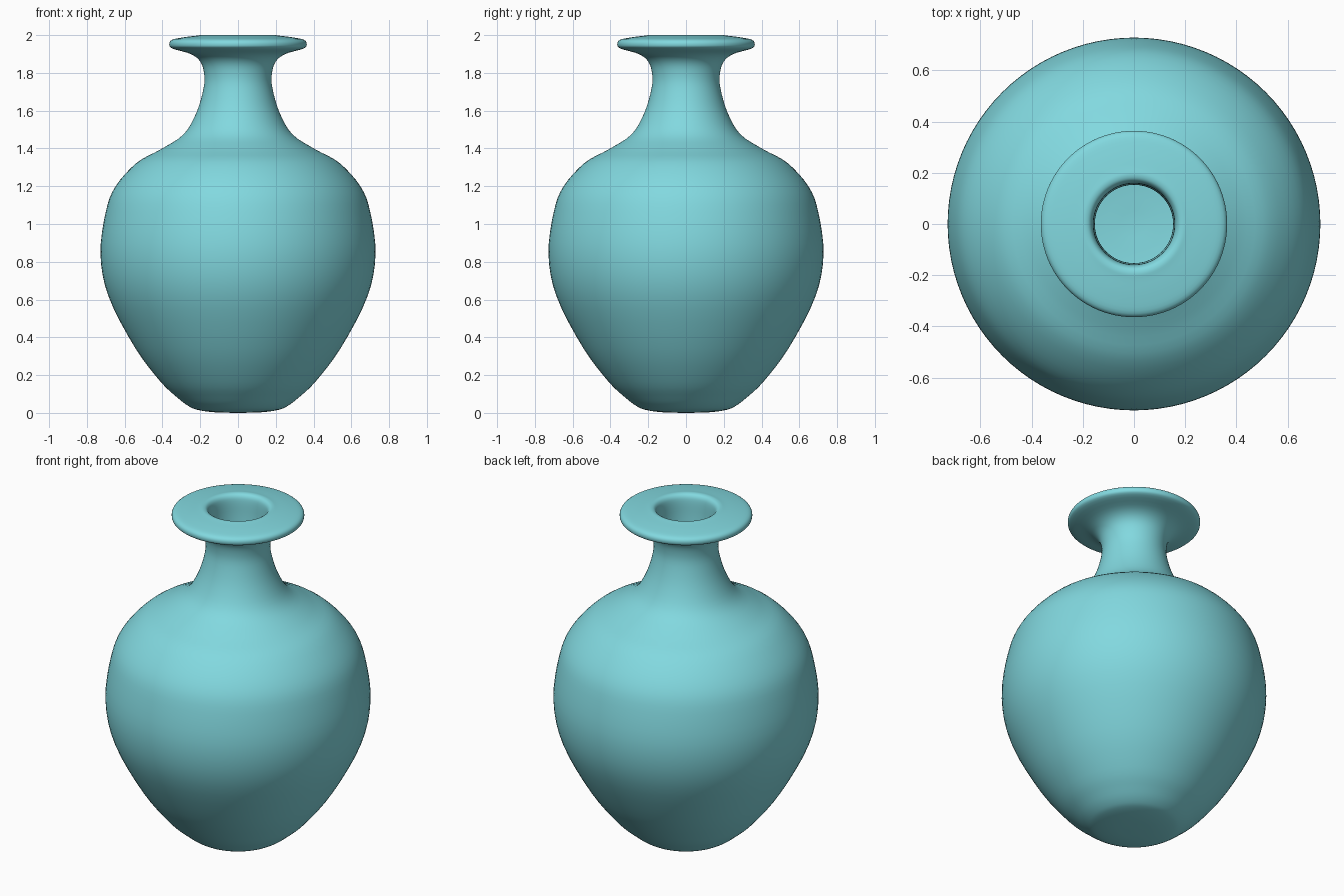
import bpy, bmesh, math
from mathutils import Vector

if "Cube" in bpy.data.objects:
    bpy.data.objects.remove(bpy.data.objects["Cube"])

SEGMENTS = 96

# Outer profile (radius, height), foot to lip
outer = [(0.0, 0.0), (0.12, 0.003), (0.21, 0.015), (0.26, 0.035), (0.32, 0.08),
         (0.41, 0.165), (0.545, 0.345), (0.685, 0.615), (0.728, 0.84),
         (0.70, 1.065), (0.648, 1.2), (0.535, 1.325), (0.41, 1.395),
         (0.288, 1.475), (0.22, 1.59), (0.182, 1.72), (0.18, 1.80),
         (0.20, 1.86), (0.25, 1.90), (0.345, 1.928), (0.364, 1.95),
         (0.35, 1.975), (0.29, 1.988), (0.22, 1.997), (0.19, 2.0)]
# Inner wall, mouth down to the inside floor
inner = [(0.17, 1.99), (0.16, 1.96), (0.157, 1.88), (0.155, 1.76), (0.19, 1.60),
         (0.26, 1.47), (0.39, 1.37), (0.52, 1.295), (0.625, 1.18),
         (0.675, 1.06), (0.70, 0.84), (0.66, 0.62), (0.52, 0.36),
         (0.38, 0.18), (0.28, 0.08), (0.20, 0.045), (0.0, 0.03)]


def spline(points, steps=4):
    """Smooth Catmull-Rom curve through the points."""
    p = [Vector(q) for q in points]
    p = [2 * p[0] - p[1]] + p + [2 * p[-1] - p[-2]]
    out = []
    for a, b, c, d in zip(p, p[1:], p[2:], p[3:]):
        for i in range(steps):
            t = i / steps
            out.append(0.5 * (2 * b + (c - a) * t + (2 * a - 5 * b + 4 * c - d) * t * t
                              + (3 * b - a - 3 * c + d) * t ** 3))
    return out + [p[-2]]


# Lathe the profile
bm = bmesh.new()
rings = []
for r, z in spline(outer + inner):
    if r < 1e-5:
        rings.append([bm.verts.new((0, 0, z))] * SEGMENTS)
    else:
        rings.append([bm.verts.new((r * math.cos(2 * math.pi * i / SEGMENTS),
                                    r * math.sin(2 * math.pi * i / SEGMENTS), z))
                      for i in range(SEGMENTS)])
for lo, hi in zip(rings, rings[1:]):
    for i in range(SEGMENTS):
        j = (i + 1) % SEGMENTS
        corners = list(dict.fromkeys((lo[i], lo[j], hi[j], hi[i])))
        bm.faces.new(corners).smooth = True
bmesh.ops.recalc_face_normals(bm, faces=bm.faces)

mesh = bpy.data.meshes.new("vase")
bm.to_mesh(mesh)
bm.free()
vase = bpy.data.objects.new("vase", mesh)
bpy.context.collection.objects.link(vase)

# Turquoise glaze
glaze = bpy.data.materials.new("turquoise glaze")
glaze.diffuse_color = (0.223, 0.69, 0.74, 1)
glaze.use_nodes = True
glaze.node_tree.nodes["Principled BSDF"].inputs["Base Color"].default_value = glaze.diffuse_color
mesh.materials.append(glaze)
